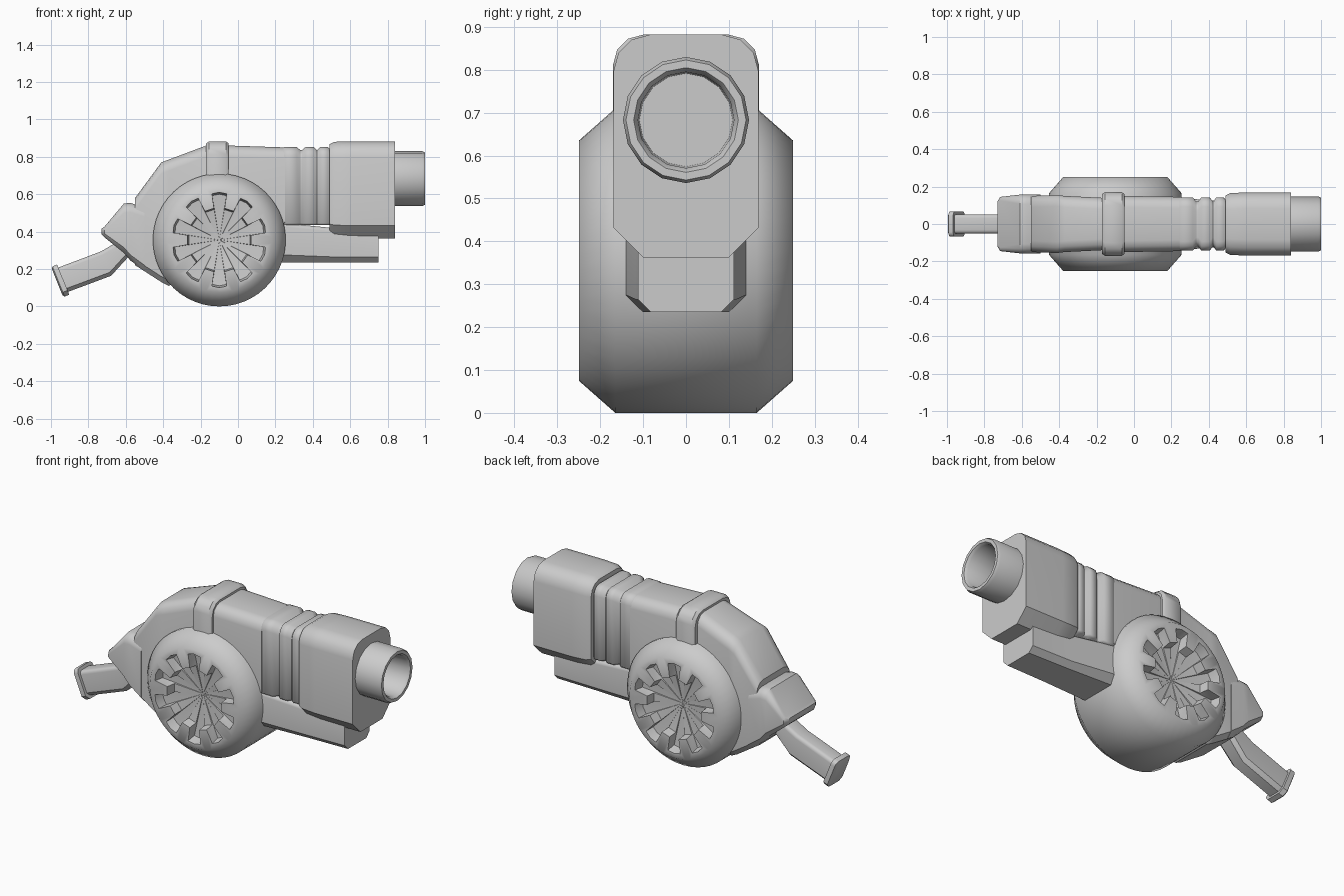
import bpy, bmesh
from math import sin, cos, pi, radians


def skin(name, rings, angle=35):
    """Join equal-length rings of points into a capped solid."""
    bm = bmesh.new()
    loops = [[bm.verts.new(p) for p in ring] for ring in rings]
    n = len(loops[0])
    for a, b in zip(loops, loops[1:]):
        for i in range(n):
            j = (i + 1) % n
            bm.faces.new((a[i], a[j], b[j], b[i]))
    bm.faces.new(loops[0][::-1])
    bm.faces.new(loops[-1])
    bmesh.ops.recalc_face_normals(bm, faces=bm.faces)
    mesh = bpy.data.meshes.new(name)
    bm.to_mesh(mesh)
    bm.free()
    ob = bpy.data.objects.new(name, mesh)
    bpy.context.collection.objects.link(ob)
    bpy.ops.object.select_all(action='DESELECT')
    ob.select_set(True)
    bpy.context.view_layer.objects.active = ob
    bpy.ops.object.shade_smooth_by_angle(angle=radians(angle))
    return ob


def section(x, zb, zt, w, ct, cb):
    """Cross-section at x: rounded top corners (ct), chamfered bottom (cb)."""
    half = [(w - cb, zb), (w, zb + cb)]
    for k in range(4):
        a = k * pi / 6
        half.append((w - ct + ct * cos(a), zt - ct + ct * sin(a)))
    return [(x, y, z) for y, z in half] + [(x, -y, z) for y, z in reversed(half)]


def loft(name, stations, angle=35):
    return skin(name, [section(*s) for s in stations], angle)


# Rear and middle hull: x, bottom, top, half width, top rounding, bottom chamfer
loft("main_body", [
    (-0.55, 0.22, 0.58, 0.150, 0.06, 0.03),
    (-0.41, 0.13, 0.77, 0.155, 0.06, 0.03),
    (-0.37, 0.11, 0.785, 0.150, 0.06, 0.03),
    (-0.17, 0.20, 0.86, 0.140, 0.06, 0.03),
    (-0.05, 0.24, 0.86, 0.150, 0.06, 0.03),
    (0.25, 0.42, 0.85, 0.145, 0.06, 0.03)])

# Tail collar
loft("tail_collar", [
    (-0.73, 0.385, 0.415, 0.120, 0.012, 0.012),
    (-0.715, 0.37, 0.425, 0.145, 0.02, 0.02),
    (-0.61, 0.285, 0.55, 0.157, 0.05, 0.03),
    (-0.575, 0.245, 0.553, 0.157, 0.05, 0.03),
    (-0.50, 0.19, 0.53, 0.157, 0.05, 0.03)])

# Band over the top of the body
loft("top_band", [
    (-0.17, 0.45, 0.872, 0.160, 0.07, 0.03),
    (-0.155, 0.45, 0.882, 0.170, 0.07, 0.03),
    (-0.065, 0.45, 0.882, 0.170, 0.07, 0.03),
    (-0.05, 0.45, 0.872, 0.160, 0.07, 0.03)])

# Ribbed section
ribs = []
for x0, x1 in ((0.24, 0.32), (0.355, 0.41), (0.435, 0.485)):
    for x, d in ((x0 - 0.012, 0.022), (x0 + 0.006, 0), (x1 - 0.006, 0), (x1 + 0.012, 0.022)):
        ribs.append((x, 0.435, 0.852 - d * 0.7, 0.143 - d, 0.05, 0.01))
ribs.append((0.52, 0.435, 0.83, 0.12, 0.05, 0.01))
loft("ribs", ribs, 60)

# Front block
loft("front_block", [
    (0.49, 0.375, 0.868, 0.153, 0.075, 0.065),
    (0.515, 0.365, 0.88, 0.165, 0.085, 0.07),
    (0.60, 0.362, 0.882, 0.169, 0.085, 0.07),
    (0.84, 0.362, 0.882, 0.169, 0.085, 0.07)])

# Lower spine under the front block
loft("lower_spine", [
    (0.0, 0.235, 0.46, 0.145, 0.03, 0.04),
    (0.25, 0.235, 0.445, 0.140, 0.02, 0.04),
    (0.50, 0.235, 0.42, 0.118, 0.02, 0.03),
    (0.75, 0.235, 0.40, 0.112, 0.02, 0.03)])

# Hollow barrel
N = 16
skin("barrel", [[(x, r * cos(2 * pi * i / N), 0.683 + r * sin(2 * pi * i / N)) for i in range(N)]
                for x, r in ((0.75, 0.147), (0.985, 0.147), (1.0, 0.14),
                             (1.0, 0.122), (0.985, 0.112), (0.82, 0.108))], 50)

# Drum with a toothed recess on each side
TEETH = 10
ROUND = [(-10.8, 1), (-3.6, 1), (3.6, 1), (10.8, 1), (18, 1)]
GEAR = [(-9, 0.25), (-8.5, 0.172), (8.5, 0.172), (9, 0.25), (18, 0.255)]


def drum_ring(y, pattern, r):
    ring = []
    for t in range(TEETH):
        for a, k in pattern:
            ang = radians(a + 36 * t)
            ring.append((-0.1 + r * k * cos(ang), y, 0.355 + r * k * sin(ang)))
    return ring


side = [(0.165, ROUND, 0.355), (0.25, ROUND, 0.28), (0.25, GEAR, 1.0),
        (0.195, GEAR, 0.96), (0.17, ROUND, 0.004)]
skin("drum", [drum_ring(-y, p, r) for y, p, r in reversed(side)] +
     [drum_ring(y, p, r) for y, p, r in side], 50)

# Tilted tail handle and its end knob
handle = loft("handle", [
    (0.02, -0.070, 0.070, 0.052, 0.02, 0.02),
    (0.28, -0.077, 0.064, 0.052, 0.02, 0.02),
    (0.42, -0.010, 0.085, 0.056, 0.02, 0.02)])
knob = loft("handle_knob", [
    (0.0, -0.075, 0.075, 0.055, 0.02, 0.02),
    (0.008, -0.087, 0.087, 0.068, 0.025, 0.025),
    (0.035, -0.087, 0.087, 0.068, 0.025, 0.025)])
for ob in (handle, knob):
    ob.location = (-0.967, 0, 0.13)
    ob.rotation_euler.y = radians(-22)
